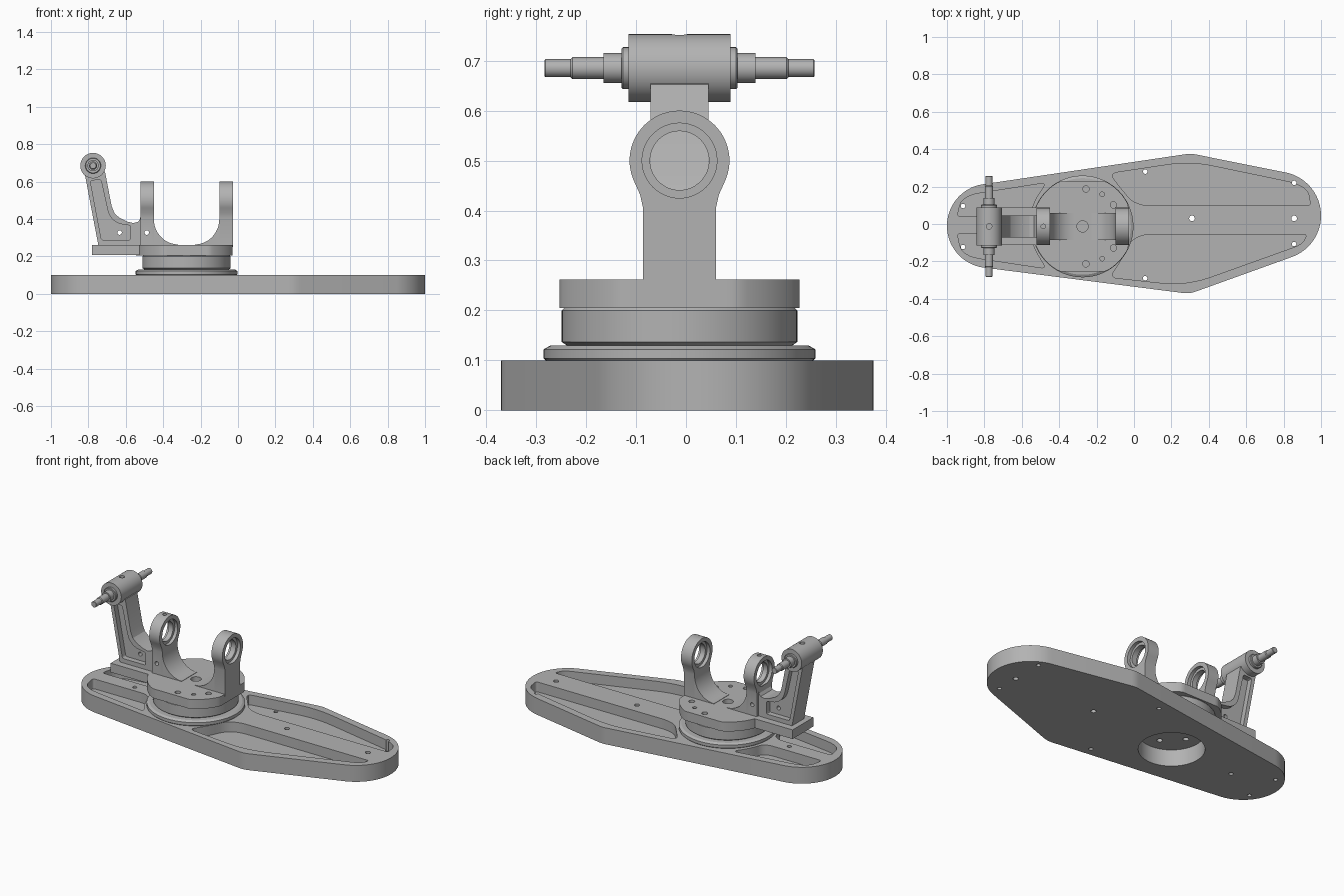
import bpy, bmesh, math
from mathutils import Vector, geometry

if "Cube" in bpy.data.objects:
    bpy.data.objects.remove(bpy.data.objects["Cube"])

CX, CY = -0.275, -0.013          # turntable centre
AX, AZ = -0.775, 0.685           # arm spindle centre
grey = bpy.data.materials.new("machined grey")
grey.diffuse_color = (0.45, 0.45, 0.45, 1)
grey.use_nodes = True
grey.node_tree.nodes["Principled BSDF"].inputs["Base Color"].default_value = grey.diffuse_color


def place(axis, u, v, t):
    return {'X': (t, u, v), 'Y': (u, t, v), 'Z': (u, v, t)}[axis]


def finish(name, bm):
    bmesh.ops.recalc_face_normals(bm, faces=bm.faces)
    me = bpy.data.meshes.new(name)
    bm.to_mesh(me)
    bm.free()
    me.materials.append(grey)
    ob = bpy.data.objects.new(name, me)
    bpy.context.collection.objects.link(ob)
    return ob


def prism(name, pts, axis, a, b):
    """Extrude a flat outline along an axis from a to b."""
    bm = bmesh.new()
    lo = [bm.verts.new(place(axis, u, v, a)) for u, v in pts]
    hi = [bm.verts.new(place(axis, u, v, b)) for u, v in pts]
    bm.faces.new(lo)
    bm.faces.new(hi)
    for i in range(len(pts)):
        j = (i + 1) % len(pts)
        bm.faces.new((lo[i], lo[j], hi[j], hi[i]))
    return finish(name, bm)


def lathe(name, profile, axis, u, v, n=64):
    """Solid of revolution from (radius, position) pairs."""
    bm = bmesh.new()
    rings = [[bm.verts.new(place(axis, u + r * math.cos(k * math.tau / n),
                                 v + r * math.sin(k * math.tau / n), t))
              for k in range(n)] for r, t in profile]
    bm.faces.new(rings[0])
    bm.faces.new(rings[-1])
    for p, q in zip(rings, rings[1:]):
        for k in range(n):
            m = (k + 1) % n
            bm.faces.new((p[k], p[m], q[m], q[k]))
    return finish(name, bm)


def hole(axis, u, v, r, a, b, n=24):
    return lathe("cutter", [(r, a), (r, b)], axis, u, v, n)


def cut(ob, cutters):
    bpy.context.view_layer.objects.active = ob
    for c in cutters:
        c.hide_render = True
        m = ob.modifiers.new("cut", 'BOOLEAN')
        m.operation, m.solver, m.object = 'DIFFERENCE', 'EXACT', c
        bpy.ops.object.modifier_apply(modifier=m.name)
        bpy.data.objects.remove(c)


def rounded(corners, n=6):
    """Outline with each (x, y, radius) corner eased by a curve."""
    out = []
    for i, (x, y, r) in enumerate(corners):
        p = Vector((x, y))
        a, b = (Vector(corners[k][:2]) - p for k in (i - 1, (i + 1) % len(corners)))
        s = p + a.normalized() * min(r, a.length * 0.48)
        e = p + b.normalized() * min(r, b.length * 0.48)
        for k in range(n + 1):
            t = k / n
            out.append(tuple(s * (1 - t) ** 2 + p * 2 * t * (1 - t) + e * t * t))
    return out


# Base plate: hull around four circles
pts = []
for x, y, r in [(-0.775, -0.01, 0.225), (0.765, 0.045, 0.235),
                (0.3, 0.225, 0.15), (0.28, -0.22, 0.15)]:
    pts += [Vector((x + r * math.cos(k * math.tau / 72), y + r * math.sin(k * math.tau / 72)))
            for k in range(72)]
hull = [tuple(pts[i]) for i in geometry.convex_hull_2d(pts)]
base = prism("base_plate", hull, 'Z', 0, 0.1)

# Four lightening pockets, bearing opening and bolt holes
pockets = [
    [(-0.13, 0.27, .04), (-0.07, 0.19, .05), (0.01, 0.098, .09), (0.945, 0.098, .02),
     (0.925, 0.205, .12), (0.3, 0.335, .12)],
    [(-0.13, -0.285, .04), (-0.07, -0.2, .05), (0.0, -0.055, .1), (0.925, -0.055, .02),
     (0.9, -0.108, .05), (0.28, -0.33, .14)],
    [(-0.945, 0.04, .02), (-0.92, 0.15, .1), (-0.47, 0.22, .03), (-0.53, 0.13, .04),
     (-0.56, 0.04, .06)],
    [(-0.945, -0.05, .02), (-0.92, -0.17, .1), (-0.47, -0.238, .03), (-0.53, -0.14, .04),
     (-0.56, -0.05, .06)]]
cutters = [prism("cutter", rounded(p), 'Z', 0.04, 0.2) for p in pockets]
cutters.append(hole('Z', CX, CY, 0.18, -0.1, 0.2, 64))
for x, y in [(0.06, 0.28), (0.06, -0.29), (0.856, 0.22), (0.856, -0.107), (0.856, 0.03),
             (0.31, 0.03), (-0.914, 0.096), (-0.914, -0.123), (-0.69, -0.01)]:
    cutters.append(hole('Z', x, y, 0.015 if y == 0.03 else 0.012, -0.1, 0.2))
cut(base, cutters)

# Bearing rings under the turntable
lower = lathe("lower_bearing_ring", [(0.268, 0.1), (0.272, 0.104), (0.272, 0.122), (0.258, 0.13)],
              'Z', CX, CY, 96)
cut(lower, [hole('Z', CX + dx, CY + dy, 0.016, 0.05, 0.12)
            for dx, dy in [(0.1, 0), (-0.1, 0), (0, 0.1), (0, -0.1)]])
lathe("upper_bearing_ring", [(0.226, 0.13), (0.236, 0.137), (0.236, 0.2), (0.23, 0.206)],
      'Z', CX, CY, 96)

# Turntable: disc trimmed on three sides, with a tongue for the arm
disc = []
for k in range(96):
    a = k * math.tau / 96
    p = (min(CX + 0.27 * math.cos(a), -0.03),
         CY + max(-0.24, min(0.24, 0.27 * math.sin(a))))
    if p not in disc:
        disc.append(p)
table = prism("turntable", disc, 'Z', 0.205, 0.262)
cutters = [hole('Z', CX, CY, 0.03, 0.15, 0.4)]
for s in (1, -1):
    for dx, dy, r in [(0.018, 0.2, .017), (0.105, 0.172, .012), (0.165, 0.115, .017)]:
        cutters.append(hole('Z', CX + dx, CY + s * dy, r, 0.215, 0.4))
cut(table, cutters)
prism("turntable_tongue", [(-0.78, CY - 0.1), (-0.5, CY - 0.1), (-0.5, CY + 0.1), (-0.78, CY + 0.1)],
      'Z', 0.206, 0.2615)

# Two upright bearing lugs
lug = [(CY + 0.073, 0.25), (CY + 0.073, 0.405), (CY + 0.079, 0.432)]
lug += [(CY + 0.1 * math.cos(math.radians(a)), 0.5 + 0.1 * math.sin(math.radians(a)))
        for a in range(-25, 206, 5)]
lug += [(CY - 0.079, 0.432), (CY - 0.073, 0.405), (CY - 0.073, 0.25)]
for name, x0, x1 in [("left_bearing_lug", -0.52, -0.45), ("right_bearing_lug", -0.1, -0.027)]:
    ob = prism(name, lug, 'X', x0, x1)
    cutters = [hole('X', CY, 0.5, 0.059, x0 - 0.1, x1 + 0.1, 48),
               hole('X', CY, 0.5, 0.075, x0 - 0.1, x0 + 0.02, 48),
               hole('X', CY, 0.5, 0.075, x1 - 0.02, x1 + 0.1, 48)]
    if x0 < -0.3:
        cutters += [hole('Z', -0.485, CY, 0.012, 0.585, 0.7),
                    hole('Y', -0.488, 0.327, 0.012, -0.3, 0.3)]
    cut(ob, cutters)

# Curved saddle webs between the lugs
for name, edge, mid in [("left_saddle", -0.45, -0.32), ("right_saddle", -0.1, -0.23)]:
    arc = [(mid + (edge - mid) * math.cos(k * math.pi / 32),
            0.4 - 0.136 * math.sin(k * math.pi / 32)) for k in range(17)]
    prism(name, arc + [(mid, 0.25), (edge, 0.25)], 'Y', CY - 0.073, CY + 0.073)

# Arm with a recessed web on both sides
arm = prism("arm", [(-0.745, 0.25), (-0.818, 0.635), (-0.775, 0.685), (-0.711, 0.652),
                    (-0.676, 0.47), (-0.66, 0.43), (-0.635, 0.407), (-0.59, 0.385),
                    (-0.56, 0.378), (-0.535, 0.384), (-0.524, 0.4), (-0.519, 0.43),
                    (-0.519, 0.25)], 'Y', CY - 0.058, CY + 0.058)
recess = rounded([(-0.73, 0.288, .012), (-0.79, 0.605, .012), (-0.733, 0.61, .012),
                  (-0.69, 0.415, .04), (-0.645, 0.375, .03), (-0.575, 0.365, .01),
                  (-0.575, 0.288, .01)], 4)
cut(arm, [prism("cutter", recess, 'Y', CY - 0.3, CY - 0.025),
          prism("cutter", recess, 'Y', CY + 0.025, CY + 0.3),
          hole('Y', -0.633, 0.327, 0.012, -0.4, 0.4)])

# Arm head and stepped spindle
head = lathe("arm_head", [(0.068, CY - 0.102), (0.068, CY + 0.102)], 'Y', AX, AZ)
cut(head, [hole('Z', AX, CY, 0.015, 0.72, 0.9)])
half = [(0.042, 0.09), (0.042, 0.113), (0.039, 0.116), (0.03, 0.116), (0.03, 0.152),
        (0.022, 0.152), (0.022, 0.214), (0.018, 0.218), (0.018, 0.268), (0.016, 0.27)]
for name, s in [("back_spindle", 1), ("front_spindle", -1)]:
    lathe(name, [(r, CY + s * t) for r, t in half], 'Y', AX, AZ, 40)

# Smooth the round surfaces, keep edges crisp
bpy.ops.object.select_all(action='SELECT')
bpy.context.view_layer.objects.active = base
bpy.ops.object.shade_smooth_by_angle(angle=math.radians(25))
